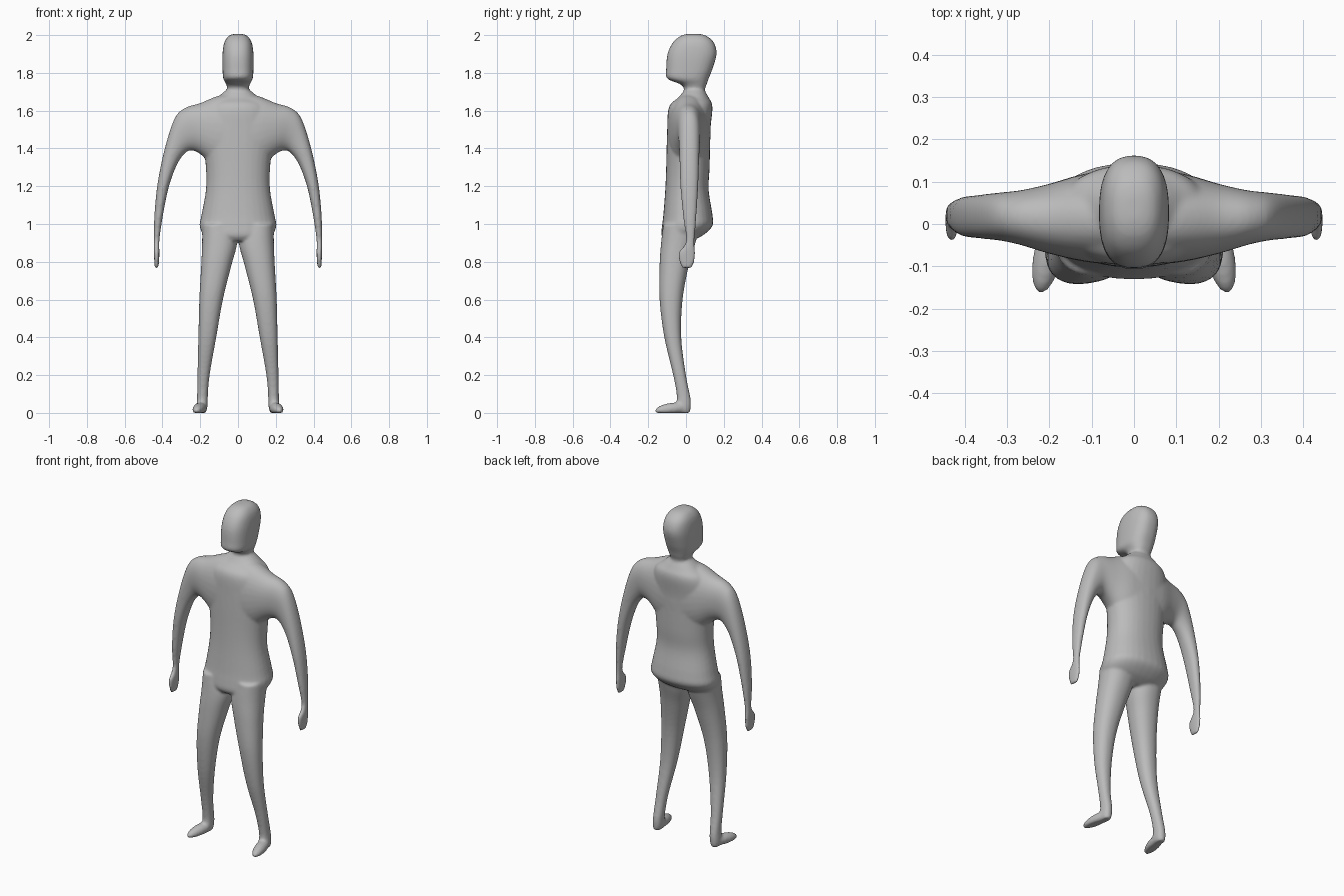
import bpy, bmesh, math
from mathutils import Matrix, Vector

cube = bpy.data.objects.get("Cube")
if cube:
    bpy.data.objects.remove(cube, do_unlink=True)

SIDES = 32
STEPS = 5

skin = bpy.data.materials.new("plain grey")
skin.use_nodes = True
grey = (0.5, 0.5, 0.5, 1)
skin.diffuse_color = grey
skin.node_tree.nodes["Principled BSDF"].inputs["Base Color"].default_value = grey


def spline(a, b, c, d, t):
    """Smooth interpolation between b and c."""
    return 0.5 * (2 * b + (c - a) * t + (2 * a - 5 * b + 4 * c - d) * t * t
                  + (3 * b - a - 3 * c + d) * t ** 3)


def power(value, exponent):
    return math.copysign(abs(value) ** exponent, value)


def loft(bm, sections, side=1, square=0.9):
    """Skin rounded rings; a section is outer x, z, inner x, z, front y, back y in hundredths."""
    rows = []
    last = len(sections) - 1
    for i in range(last):
        near = [sections[max(0, min(last, i + k))] for k in (-1, 0, 1, 2)]
        rows += [[spline(*v, s / STEPS) for v in zip(*near)] for s in range(STEPS)]
    rows.append(sections[-1])
    rings = []
    for row in rows:
        xa, za, xb, zb, front, back = (v / 100 for v in row)
        ring = []
        for k in range(SIDES):
            angle = math.tau * k / SIDES
            u = (1 + power(math.cos(angle), square)) / 2
            v = (1 + power(math.sin(angle), square)) / 2
            ring.append(bm.verts.new((side * (xb + (xa - xb) * u),
                                      front + (back - front) * v,
                                      zb + (za - zb) * u)))
        rings.append(ring)
    for low, high in zip(rings, rings[1:]):
        for k in range(SIDES):
            n = (k + 1) % SIDES
            bm.faces.new((low[k], low[n], high[n], high[k]))
    bm.faces.new(rings[0])
    bm.faces.new(rings[-1])


def level(z, outer, inner, front, back):
    """A horizontal section."""
    return (outer, z, inner, z, front, back)


def centred(z, width, front, back):
    return level(z, width, -width, front, back)


def foot(bm, side):
    place = (Matrix.Translation((side * 0.203, -0.07, 0.022))
             @ Matrix.Rotation(side * 0.2, 4, "Z")
             @ Matrix.Rotation(0.12, 4, "X")
             @ Matrix.Diagonal((0.034, 0.098, 0.032, 1)))
    ball = bmesh.ops.create_uvsphere(bm, u_segments=24, v_segments=16, radius=1, matrix=place)
    for v in ball["verts"]:
        v.co.z = max(v.co.z, 0)


head = [centred(*s) for s in (
    (164, 6, -2, 10), (171, 5.5, -1, 10), (174, 6.3, -3, 11), (177, 7.8, -10, 12),
    (182, 8.2, -10.5, 14), (190, 8.2, -9.8, 16.2), (196, 7.3, -7, 14.8),
    (199.5, 5, -3, 11), (200.7, 2, 1, 7))]
torso = [centred(*s) for s in (
    (172, 5, 0, 9), (167, 11, -4, 12), (162, 17, -9, 14), (150, 19, -10, 13),
    (130, 17, -10.5, 12.5), (118, 17, -11, 12), (105, 19.3, -12, 14),
    (99, 20.3, -12.7, 14), (94, 18, -13, 9), (91, 12, -11, 3))]
arm = [
    (0, 169, 0, 125, -10, 13), (10, 168, 12, 130, -9, 12), (20, 164, 20, 137, -7, 9.5),
    (28, 161.5, 25, 139, -5, 8), (33.5, 156, 28.5, 137, -4, 7.5),
    (38.5, 141, 32.5, 131, -3.5, 7), (42.5, 122, 36.8, 119, -3, 6.5),
    (44.3, 104, 40, 103, -1.5, 5.5), (44.5, 91, 41.6, 91, 0, 4.5),
    (44.5, 85, 41.6, 85, -4, 5), (44.3, 80, 41.8, 80, -3.5, 4.5), (44, 76.5, 42.3, 76.5, -2, 3)]
leg = [level(*s) for s in (
    (100, 19, 2, -12, 8), (90, 19, 0.5, -13.2, 5), (78, 19.5, 3.5, -14, 1.5),
    (60, 20.5, 8, -14, -1.8), (40, 21, 11.5, -11.5, -2.5), (20, 21.5, 15, -6.8, 0),
    (8, 21.7, 16, -4.8, 2.4), (3, 22, 16.2, -6, 2.6), (0, 21.5, 17, -5, 2))]

# Head, trunk and limbs, to be fused into one skin
bm = bmesh.new()
loft(bm, head, square=0.8)
loft(bm, torso)
for side in (-1, 1):
    loft(bm, arm, side)
    loft(bm, leg, side)
    foot(bm, side)
bmesh.ops.recalc_face_normals(bm, faces=bm.faces)
mesh = bpy.data.meshes.new("body")
bm.to_mesh(mesh)
bm.free()
mesh.materials.append(skin)
body = bpy.data.objects.new("body", mesh)
bpy.context.collection.objects.link(body)

fuse = body.modifiers.new("fuse", "REMESH")
fuse.mode = "VOXEL"
fuse.voxel_size = 0.007
fuse.use_smooth_shade = True
soften = body.modifiers.new("soften", "SMOOTH")
soften.factor = 0.5
soften.iterations = 10

# Shallow step in each flank, deepest at the top
bm = bmesh.new()
for side in (-1, 1):
    place = (Matrix.Translation((side * 0.185, -0.112, 1.21))
             @ Matrix.Rotation(side * 0.45, 4, "Z")
             @ Matrix.Rotation(-0.1, 4, "X")
             @ Matrix.Diagonal((0.12, 0.08, 0.2, 1)))
    bmesh.ops.create_cube(bm, size=1, matrix=place)
mesh = bpy.data.meshes.new("flank_cutter")
bm.to_mesh(mesh)
bm.free()
mesh.materials.append(skin)
cutter = bpy.data.objects.new("flank_cutter", mesh)
bpy.context.collection.objects.link(cutter)
cutter.hide_render = True
cutter.hide_viewport = True
cut = body.modifiers.new("flank_step", "BOOLEAN")
cut.operation = "DIFFERENCE"
cut.object = cutter

# Smooth skin with crisp step edges
bpy.context.view_layer.objects.active = body
body.select_set(True)
bpy.ops.object.shade_smooth_by_angle(angle=math.radians(40))
